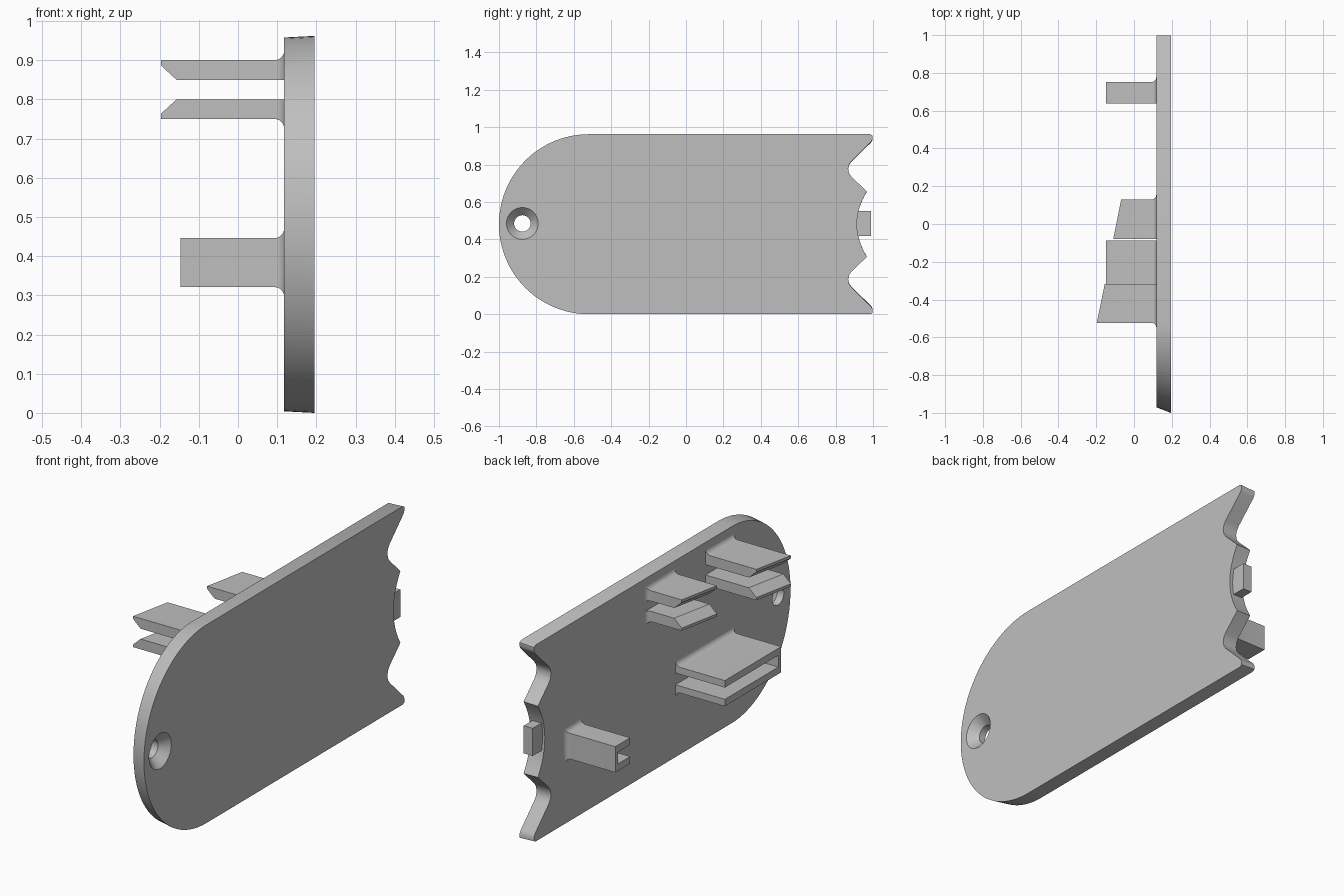
import bpy, bmesh
from math import sin, cos, pi, radians

cube = bpy.data.objects.get("Cube")
if cube:
    bpy.data.objects.remove(cube, do_unlink=True)

grey = bpy.data.materials.new("plain grey")
grey.use_nodes = True
grey.diffuse_color = (0.52, 0.52, 0.52, 1)
grey.node_tree.nodes["Principled BSDF"].inputs["Base Color"].default_value = (0.52, 0.52, 0.52, 1)

INNER, OUTER, MID = 0.118, 0.195, 0.481   # plate faces in x, plate centre in z
FILLET = 0.025


def skin(name, rings):
    """Closed solid skinned through rings that share one point count."""
    bm = bmesh.new()
    loops = [[bm.verts.new(p) for p in ring] for ring in rings]
    n = len(loops[0])
    for a, b in zip(loops, loops[1:]):
        for i in range(n):
            j = (i + 1) % n
            bm.faces.new((a[i], a[j], b[j], b[i]))
    bm.faces.new(loops[0])
    bm.faces.new(loops[-1])
    bmesh.ops.recalc_face_normals(bm, faces=bm.faces)
    mesh = bpy.data.meshes.new(name)
    bm.to_mesh(mesh)
    bm.free()
    mesh.materials.append(grey)
    obj = bpy.data.objects.new(name, mesh)
    bpy.context.collection.objects.link(obj)
    return obj


def smooth(obj):
    bpy.ops.object.select_all(action="DESELECT")
    obj.select_set(True)
    bpy.context.view_layer.objects.active = obj
    bpy.ops.object.shade_smooth_by_angle(angle=radians(30))


# Plate outline: round front end, scalloped rear end
def notched_end():
    upper = [(0.985, 0.48), (0.998, 0.473), (0.998, 0.455), (0.99, 0.44),
             (0.885, 0.337), (0.872, 0.318), (0.867, 0.297), (0.872, 0.272),
             (0.885, 0.253), (0.967, 0.174)]
    arc = [(0.914 + 0.053 * (k / 6) ** 2, 0.174 * k / 6) for k in range(5, -6, -1)]
    return upper + arc + [(y, -z) for y, z in reversed(upper)]


def outline(x, reach, half):
    pts = [(y, z * half / 0.48) for y, z in notched_end()]
    steps = 48
    for k in range(steps + 1):
        t = pi * k / steps
        pts.append((-0.52 - reach * sin(t), -half * cos(t)))
    return [(x, y, z + MID) for y, z in pts]


plate = skin("plate", [outline(INNER, 0.45, 0.477), outline(OUTER, 0.48, 0.481)])

# Countersunk screw hole
def circle(x, r):
    return [(x, -0.875 + r * cos(2 * pi * k / 40), MID + 0.004 + r * sin(2 * pi * k / 40))
            for k in range(40)]


cutter = skin("hole_cutter", [circle(0.1, 0.044), circle(0.152, 0.044),
                              circle(OUTER, 0.085), circle(0.205, 0.094)])
cutter.hide_render = True
cut = plate.modifiers.new("screw hole", "BOOLEAN")
cut.object = cutter
cut.solver = "EXACT"
bpy.context.view_layer.objects.active = plate
bpy.ops.object.modifier_apply(modifier=cut.name)
bpy.data.objects.remove(cutter, do_unlink=True)
smooth(plate)


def prong(name, ys, zs, tips, front=0, back=0, low=0, high=0, lip=0):
    """Bar standing on the inner face; flags flare its root, lip chamfers the tip."""
    (y0, y1), (z0, z1) = ys, zs

    def ring(xa, xb, f=0, cut_low=0, cut_high=0):
        a, b = y0 - f * front, y1 + f * back
        c, d = z0 - f * low + cut_low, z1 + f * high - cut_high
        return [(xa, a, c), (xb, b, c), (xb, b, d), (xa, a, d)]

    rings = [ring(INNER + 0.01, INNER + 0.01, FILLET)]
    for k in range(7):
        t = pi / 2 * k / 6
        x = INNER - FILLET * (1 - cos(t))
        rings.append(ring(x, x, FILLET * (1 - sin(t))))
    xa, xb = tips
    if lip:
        rings.append(ring(xa + 0.04, xb + 0.04))
        rings.append(ring(xa, xb, 0, 0.037 * high, 0.037 * low))
        # the chamfer removes the side facing the other prong
    else:
        rings.append(ring(xa, xb))
    smooth(skin(name, rings))


# Upper snap clips: a pair of barbed prongs each
for label, ys, tips, front in (("front_clip", (-0.523, -0.318), (-0.197, -0.155), 1),
                               ("middle_clip", (-0.08, 0.13), (-0.11, -0.068), 0)):
    prong(label + "_upper", ys, (0.85, 0.9), tips, front, 1 - front, high=1, lip=1)
    prong(label + "_lower", ys, (0.75, 0.8), tips, front, 1 - front, low=1, lip=1)

# Lower channel clips: two flat prongs joined by an end wall
for label, ys, wall, front in (("long_channel", (-0.52, -0.088), (-0.52, -0.498), 1),
                               ("short_channel", (0.638, 0.752), (0.73, 0.752), 0)):
    tips = (-0.147, -0.147)
    prong(label + "_top", ys, (0.412, 0.446), tips, front, 1 - front, high=1)
    prong(label + "_bottom", ys, (0.321, 0.355), tips, front, 1 - front, low=1)
    prong(label + "_wall", wall, (0.355, 0.412), tips, front, 1 - front)

# Small locating tab in the middle of the scalloped end
skin("rear_tab", [[(x, y, z) for x, z in ((0.13, 0.418), (0.178, 0.418),
                                         (0.178, 0.552), (0.13, 0.552))]
                  for y in (0.89, 0.99)])
